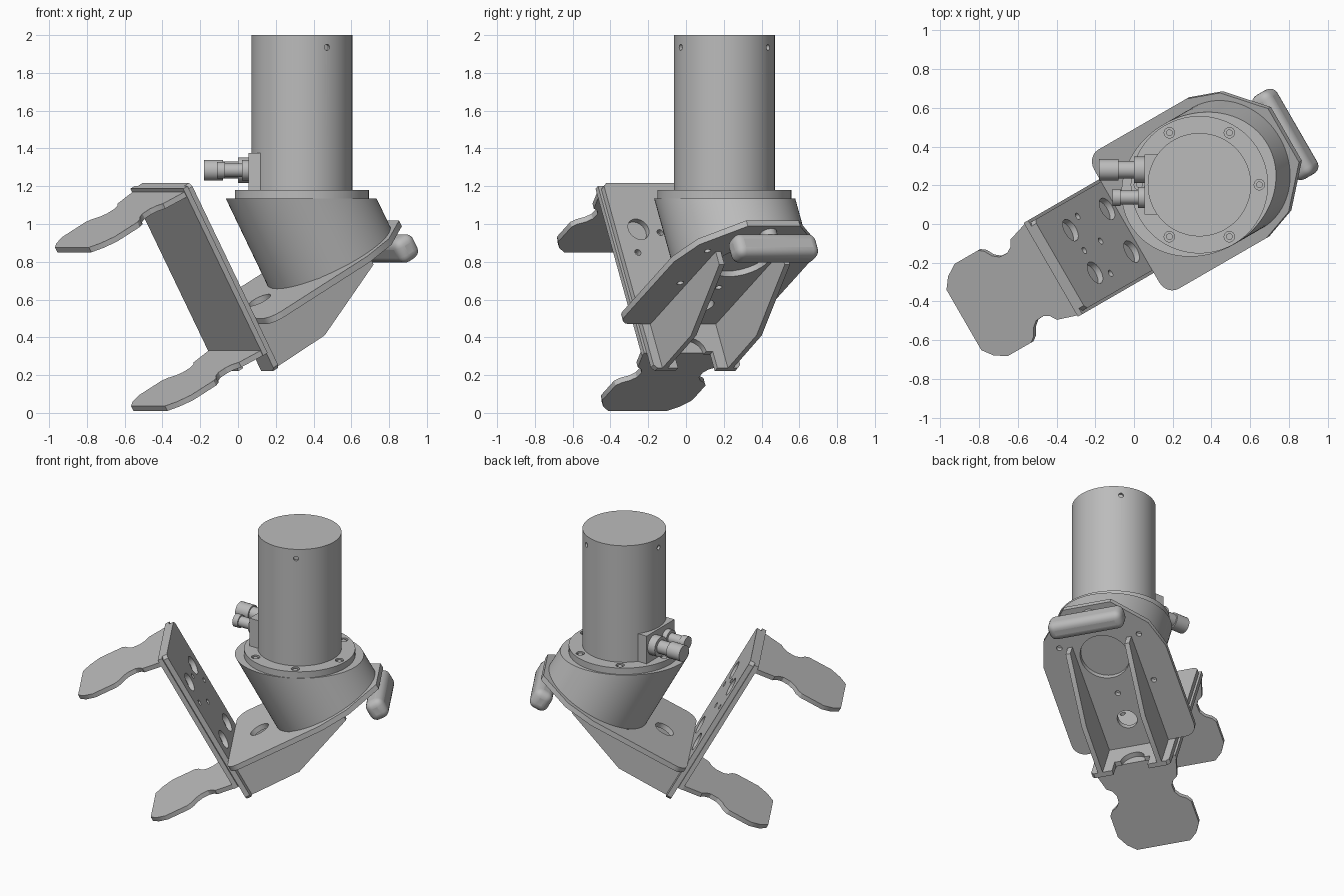
import bpy, bmesh
from math import radians, cos, sin, tan, pi
from mathutils import Matrix, Vector

if "Cube" in bpy.data.objects:
    bpy.data.objects.remove(bpy.data.objects["Cube"])

grey = bpy.data.materials.new("machine grey")
grey.use_nodes = True
grey.diffuse_color = (0.5, 0.5, 0.5, 1)
grey.node_tree.nodes["Principled BSDF"].inputs["Base Color"].default_value = (0.5, 0.5, 0.5, 1)

# Tilted bracket frame: p runs up the base plate, t across it, n out of it
TILT = radians(29)
FRAME = (Matrix.Rotation(radians(30), 4, "Z") @ Matrix.Translation((-0.038, 0.01, 0.5))
         @ Matrix.Rotation(-TILT, 4, "Y"))
WORLD = Matrix.Identity(4)
MOTOR = Vector((0.338, 0.203, 0))
parts = []


def finish(name, bm, frame=WORLD):
    bmesh.ops.recalc_face_normals(bm, faces=bm.faces)
    mesh = bpy.data.meshes.new(name)
    bm.to_mesh(mesh)
    bm.free()
    mesh.materials.append(grey)
    ob = bpy.data.objects.new(name, mesh)
    ob.matrix_world = frame
    bpy.context.collection.objects.link(ob)
    parts.append(ob)
    return ob


def slab(name, outline, axis, lo, hi, frame=FRAME):
    """Extrude a flat outline from lo to hi along the given axis."""
    bm = bmesh.new()

    def place(a, b, c):
        co = [a, b]
        co.insert(axis, c)
        return bm.verts.new(co)
    low = [place(a, b, lo) for a, b in outline]
    high = [place(a, b, hi) for a, b in outline]
    bm.faces.new(low)
    bm.faces.new(high)
    for i in range(len(low)):
        j = (i + 1) % len(low)
        bm.faces.new((low[i], low[j], high[j], high[i]))
    return finish(name, bm, frame)


def circle(a, b, r, count=48):
    return [(a + r * cos(2 * pi * i / count), b + r * sin(2 * pi * i / count)) for i in range(count)]


def mirrored(half):
    """Complete a (p, t) outline across t = 0."""
    return half + [(p, -t) for p, t in reversed(half)]


def box(name, lo, hi, frame=WORLD):
    (x0, y0, z0), (x1, y1, z1) = lo, hi
    return slab(name, [(x0, y0), (x1, y0), (x1, y1), (x0, y1)], 2, z0, z1, frame)


def drill(ob, holes, axis, lo, hi, frame=FRAME):
    """Cut round holes (a, b, radius) through a part."""
    for a, b, r in holes:
        cutter = slab("cutter", circle(a, b, r, 32), axis, lo, hi, frame)
        parts.remove(cutter)
        cutter.hide_render = True
        mod = ob.modifiers.new("hole", "BOOLEAN")
        mod.operation = "DIFFERENCE"
        mod.solver = "EXACT"
        mod.object = cutter
        bpy.context.view_layer.objects.active = ob
        bpy.ops.object.modifier_apply(modifier=mod.name)
        bpy.data.objects.remove(cutter)


# Base plate with rounded low corners and a faceted upper end
corner = [(0.08 - 0.08 * cos(a), 0.335 + 0.08 * sin(a)) for a in [pi / 2 * i / 6 for i in range(7)]]
base = slab("base_plate", mirrored(corner + [(0.68, 0.415), (0.87, 0.355), (1.07, 0.16)]), 2, -0.035, 0)
drill(base, [(0.2, 0, 0.065), (0.68, 0, 0.16), (0.4, 0, 0.018)]
      + [(p, s * t, 0.018) for p, t in ((0.8, 0.27), (0.45, 0.26)) for s in (-1, 1)], 2, -0.1, 0.1)

# Front plate: clipped corners, bottom slot with a round arch
arch = [(0.08 * cos(a), -0.2 + 0.08 * sin(a)) for a in [pi * i / 12 for i in range(13)]]
front = slab("front_plate", [(-0.265, -0.28), (-0.265, 0.8), (-0.245, 0.82), (0.245, 0.82),
                             (0.265, 0.8), (0.265, -0.28), (0.245, -0.3), (0.12, -0.3), (0.12, -0.2)]
             + arch + [(-0.12, -0.2), (-0.12, -0.3), (-0.245, -0.3)], 0, -0.033, 0)
big = [(s * 0.127, n, 0.062) for s in (-1, 1) for n in (0.09, 0.54)]
small = [(0.17, 0.4, 0.018), (-0.17, 0.4, 0.018), (0, 0.32, 0.018), (0, 0.52, 0.018)]
drill(front, big + small, 0, -0.1, 0.1)

# Outer web and the two fingers bent from it
box("finger_web", (-0.063, -0.28, -0.19), (-0.033, 0.28, 0.8), FRAME)
finger = mirrored([(-0.04, 0.28), (-0.1, 0.265), (-0.19, 0.24), (-0.215, 0.205), (-0.25, 0.187),
                   (-0.3, 0.19), (-0.335, 0.215), (-0.36, 0.255), (-0.39, 0.275),
                   (-0.55, 0.275), (-0.62, 0.235), (-0.667, 0.18)])
for name, n in (("upper_finger", 0.77), ("lower_finger", -0.19)):
    slab(name, finger, 2, n, n + 0.03)
box("upper_finger_bend", (-0.063, -0.28, 0.77), (-0.033, 0.28, 0.82), FRAME)

# Pair of gussets under the base plate
for name, t in (("left_gusset", 0.2), ("right_gusset", -0.2)):
    slab(name, [(0, -0.03), (0, -0.3), (0.06, -0.3), (0.349, -0.296), (0.792, -0.113), (0.792, -0.03)],
         1, t - 0.016, t + 0.016)

# Tilted round housing, cut level under the flange
bm = bmesh.new()
rim = circle(0.684, 0, 0.36, 96)
low = [bm.verts.new((p, t, -0.002)) for p, t in rim]
high = [bm.verts.new((p, t, (1.135 - 0.5 - p * sin(TILT)) / cos(TILT))) for p, t in rim]
bm.faces.new(low)
bm.faces.new(high)
for i in range(len(rim)):
    bm.faces.new((low[i - 1], low[i], high[i], high[i - 1]))
finish("tilted_housing", bm, FRAME)

# Mounting flange with bolts in counterbores
flange = slab("flange", circle(MOTOR.x, MOTOR.y, 0.355, 96), 2, 1.13, 1.18, WORLD)
bolts = [(MOTOR.x + 0.31 * cos(k * pi / 3), MOTOR.y + 0.31 * sin(k * pi / 3)) for k in range(6)]
drill(flange, [(x, y, 0.027) for x, y in bolts], 2, 1.16, 1.2, WORLD)
for x, y in bolts:
    slab("flange_bolt", circle(x, y, 0.017, 20), 2, 1.15, 1.175, WORLD)

# Motor body with three small set screws near the top
motor = slab("motor_body", circle(MOTOR.x, MOTOR.y, 0.267, 96), 2, 1.175, 2.0, WORLD)
for k in (-1, 1, 3):
    turn = Matrix.Translation(MOTOR) @ Matrix.Rotation(k * pi / 3, 4, "Z")
    drill(motor, [(0, 1.935, 0.016)], 0, 0.25, 0.3, turn)

# Connector block with two stepped plugs
box("connector_block", (0.055, 0.05, 1.18), (0.14, 0.36, 1.375))


def plug(name, y, z, steps):
    for x0, x1, r in steps:
        slab(name, circle(y, z, r, 32), 0, x0, x1, WORLD)


plug("large_plug", 0.28, 1.285, [(0, 0.06, 0.068), (-0.08, 0.01, 0.045), (-0.18, -0.08, 0.055)])
plug("small_plug", 0.137, 1.285, [(0.02, 0.06, 0.055), (-0.07, 0.03, 0.036), (-0.11, -0.07, 0.044)])

# Rounded bumper bar below the upper end of the base plate
bar = box("bumper_bar", (0.945, -0.25, -0.205), (1.07, 0.25, -0.065), FRAME)
bevel = bar.modifiers.new("rounding", "BEVEL")
bevel.width = 0.045
bevel.segments = 5
slab("bumper_stub", circle(1.0, 0, 0.045, 32), 2, -0.08, -0.03)

# Smooth round surfaces while keeping edges sharp
bpy.ops.object.select_all(action="DESELECT")
for ob in parts:
    ob.select_set(True)
bpy.context.view_layer.objects.active = parts[0]
bpy.ops.object.shade_smooth_by_angle(angle=radians(30))
